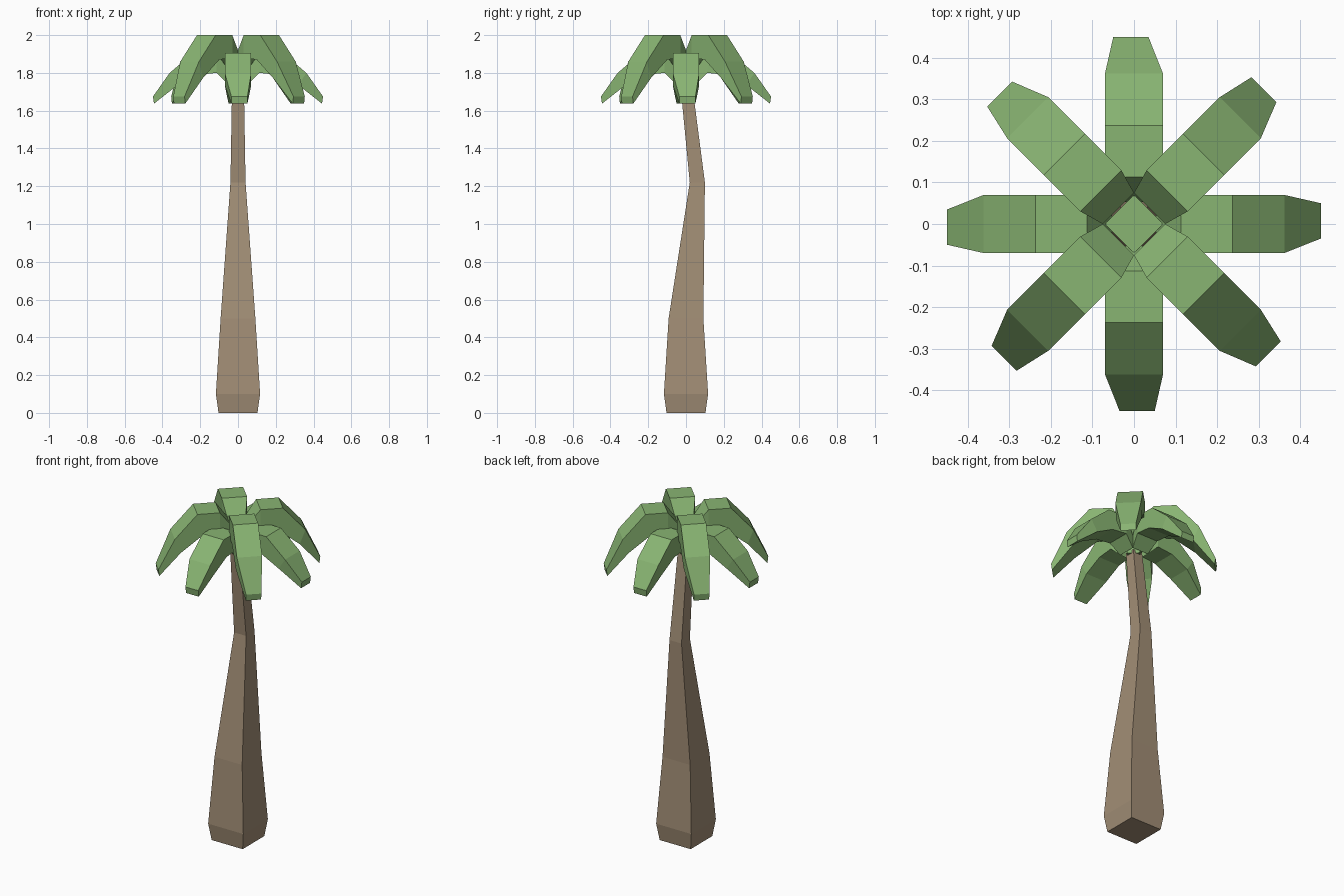
import bpy
import math
from mathutils import Matrix

cube = bpy.data.objects.get("Cube")
if cube:
    bpy.data.objects.remove(cube, do_unlink=True)


def material(name, color):
    mat = bpy.data.materials.new(name)
    mat.use_nodes = True
    mat.diffuse_color = color
    mat.node_tree.nodes["Principled BSDF"].inputs["Base Color"].default_value = color
    return mat


def loft(name, rings, mat):
    """Skin a chain of four-cornered rings and cap both ends."""
    verts = [p for ring in rings for p in ring]
    last = len(verts) - 4
    faces = [(3, 2, 1, 0), tuple(last + k for k in range(4))]
    for i in range(0, last, 4):
        for k in range(4):
            n = (k + 1) % 4
            faces.append((i + k, i + n, i + n + 4, i + k + 4))
    mesh = bpy.data.meshes.new(name)
    mesh.from_pydata(verts, [], faces)
    mesh.materials.append(mat)
    obj = bpy.data.objects.new(name, mesh)
    bpy.context.collection.objects.link(obj)
    return obj


def square(half, y, z):
    return [(-half, y - half, z), (half, y - half, z),
            (half, y + half, z), (-half, y + half, z)]


bark = material("bark brown", (0.36, 0.27, 0.18, 1))
leaf = material("leaf green", (0.25, 0.46, 0.17, 1))

# Bent trunk: half width, y offset, height
trunk = [(0.103, 0, 0), (0.117, 0, 0.1), (0.092, 0, 0.5),
         (0.04, 0.06, 1.22), (0.031, 0, 1.75)]
loft("trunk", [square(*s) for s in trunk], bark)

# Diamond-shaped heart where the fronds meet
heart = loft("crown_heart", [square(0.035, 0, 1.73), square(0.05, 0, 1.84)], leaf)
heart.data.transform(Matrix.Rotation(math.pi / 4, 4, 'Z'))

# Frond sections: top radius, top z, bottom radius, bottom z, right and left edge
WIDTHS = [(-0.053, 0.053), (-0.07, 0.07), (-0.07, 0.07), (-0.07, 0.07), (-0.035, 0.05)]
UPPER = [(0.053, 1.92, 0.053, 1.82), (0.113, 2, 0.113, 1.88),
         (0.237, 2, 0.21, 1.87), (0.362, 1.86, 0.33, 1.775), (0.45, 1.675, 0.445, 1.637)]
LOWER = [(0.053, 1.82, 0.053, 1.74), (0.113, 1.905, 0.113, 1.8),
         (0.237, 1.905, 0.21, 1.79), (0.362, 1.8, 0.32, 1.735), (0.45, 1.675, 0.445, 1.637)]


def frond(name, profile, angle):
    rings = [[(rb, a, zb), (rb, b, zb), (rt, b, zt), (rt, a, zt)]
             for (rt, zt, rb, zb), (a, b) in zip(profile, WIDTHS)]
    obj = loft(name, rings, leaf)
    obj.data.transform(Matrix.Rotation(angle, 4, 'Z'))


for i in range(4):
    frond(f"lower_frond_{i + 1}", LOWER, i * math.pi / 2)
    frond(f"upper_frond_{i + 1}", UPPER, (i + 0.5) * math.pi / 2)
